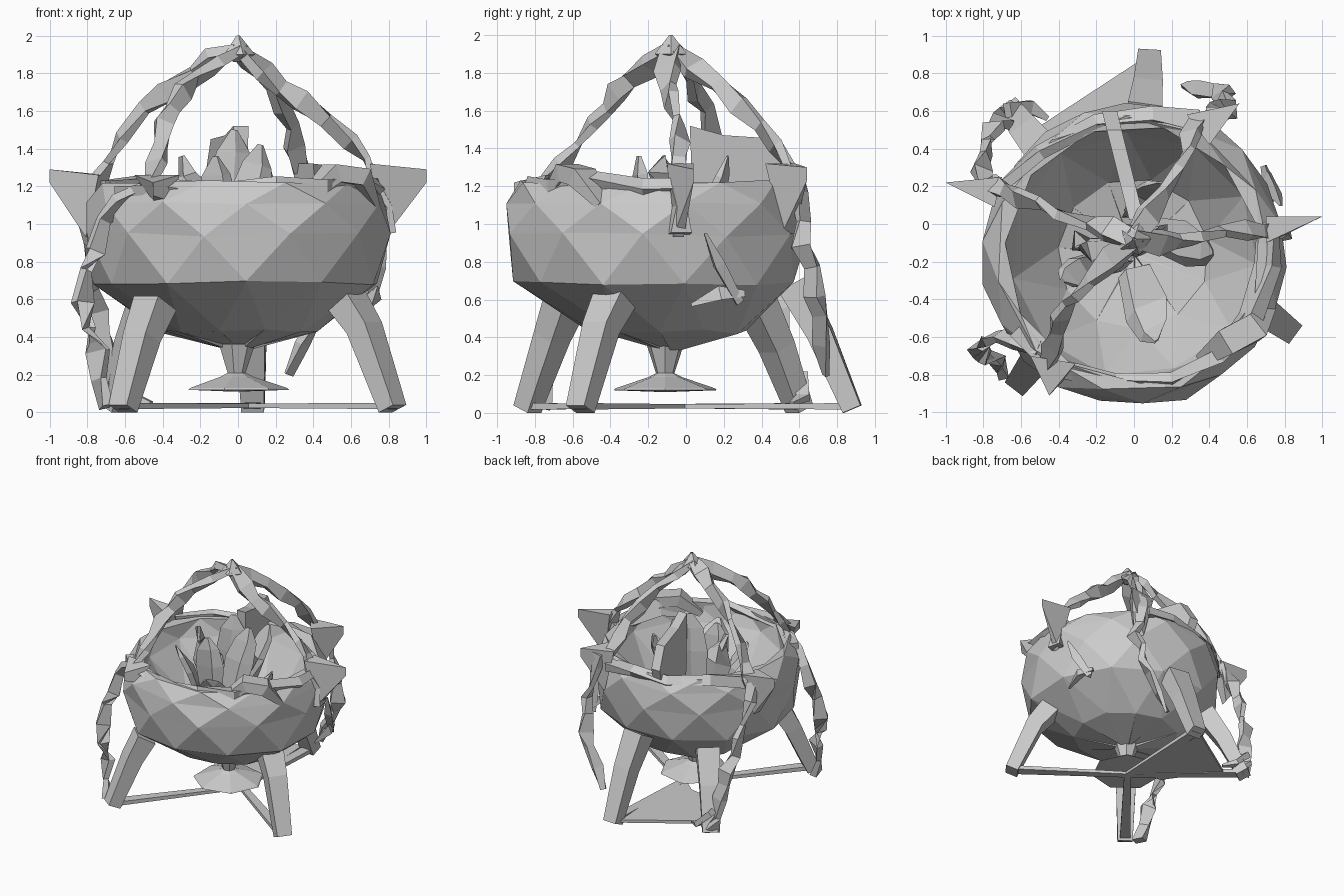
import bpy, bmesh, math, random
from mathutils import Vector as V

random.seed(4)


def make(name, verts, faces):
    me = bpy.data.meshes.new(name)
    me.from_pydata([tuple(v) for v in verts], [], faces)
    ob = bpy.data.objects.new(name, me)
    bpy.context.collection.objects.link(ob)
    bm = bmesh.new()
    bm.from_mesh(me)
    bmesh.ops.recalc_face_normals(bm, faces=bm.faces)
    bm.to_mesh(me)
    bm.free()
    return ob


def resample(pts, step):
    out = []
    for a, b in zip(pts, pts[1:]):
        n = max(1, round((b - a).length / step))
        out += [a.lerp(b, i / n) for i in range(n)]
    return out + [pts[-1]]


def tube(name, pts, radii, sides=4, flat=1.0, twist=0.0, start=0.785, step=None, jitter=0.0):
    """Faceted tube along a path; flat < 1 gives a ribbon, twist turns it."""
    pts = [V(p) for p in pts]
    if step:
        pts = resample(pts, step)
    n = len(pts)
    for p in pts[1:-1]:
        p += V([random.uniform(-jitter, jitter) for _ in range(3)])
    verts, faces = [], []
    for i, p in enumerate(pts):
        d = (pts[min(i + 1, n - 1)] - pts[max(i - 1, 0)]).normalized()
        ref = V((0, 0, 1)) if abs(d.z) < 0.95 else V((0, 1, 0))
        u = d.cross(ref).normalized()
        w = d.cross(u)
        t = i / (n - 1) * (len(radii) - 1)
        k = min(int(t), len(radii) - 2)
        r = radii[k] + (radii[k + 1] - radii[k]) * (t - k)
        if jitter:
            r *= 1.15 if i % 2 else 0.8
        for s in range(sides):
            a = start + s * math.tau / sides
            x, y = r * math.cos(a), r * flat * math.sin(a)
            c, q = math.cos(twist * i), math.sin(twist * i)
            verts.append(p + u * (x * c - y * q) + w * (x * q + y * c))
    for i in range(n - 1):
        for s in range(sides):
            a, b = i * sides + s, i * sides + (s + 1) % sides
            faces.append((a, b, b + sides, a + sides))
    faces += [tuple(range(sides)), tuple(range((n - 1) * sides, n * sides))]
    return make(name, verts, faces)


def lathe(name, profile, centre, sides, jitter=0.0, spin=0.0):
    """Revolved profile of (radius, z), jittered for a hand-hewn look."""
    verts, faces = [], []
    for j, (r, z) in enumerate(profile):
        for s in range(sides):
            a = spin + (s + 0.5 * (j % 2 if jitter else 0)) * math.tau / sides
            k = r * random.uniform(1 - jitter, 1 + jitter)
            verts.append((centre[0] + k * math.cos(a), centre[1] + k * math.sin(a),
                          z + random.uniform(-jitter, jitter)))
    for j in range(len(profile) - 1):
        for s in range(sides):
            t = (s + 1) % sides
            a, b, c, d = j * sides + s, j * sides + t, (j + 1) * sides + t, (j + 1) * sides + s
            faces += [(a, b, d), (b, c, d)] if not (j % 2 and jitter) else [(a, b, c), (a, c, d)]
    return make(name, verts, faces)


# Bowl with rim and hollow inside
bowl = [(0.01, 0.33), (0.42, 0.43), (0.76, 0.69), (0.81, 0.94), (0.80, 1.12), (0.74, 1.22),
        (0.68, 1.21), (0.65, 1.08), (0.40, 0.76), (0.01, 0.66)]
ob = lathe("bowl", bowl, (0, -0.16), 11, 0.015, 0.2)
for v in ob.data.vertices:               # lowest point lies behind the rim centre
    v.co.y += 0.08 * max(0, (0.7 - v.co.z) / 0.37) if v.co.z < 0.5 else 0

# Pedestal under the bowl
lathe("pedestal", [(0.01, 0.11), (0.28, 0.12), (0.27, 0.13), (0.09, 0.19), (0.05, 0.21),
                   (0.10, 0.36), (0.01, 0.40)], (-0.01, -0.11), 7)

# Legs, and ground struts running to a central hub
hub = (0.05, -0.02, 0.035)
legs = {"right": [(0.56, -0.37, 0.62), (0.67, -0.45, 0.45), (0.82, -0.56, 0.02)],
        "front": [(-0.44, -0.64, 0.58), (-0.51, -0.71, 0.40), (-0.61, -0.84, 0.02)],
        "back": [(0.05, 0.57, 0.68), (0.07, 0.71, 0.42), (0.08, 0.88, 0.02)],
        "left": [(-0.46, 0.36, 0.60), (-0.56, 0.48, 0.35), (-0.65, 0.60, 0.02)]}
for name, path in legs.items():
    tube(name + "_leg", path, [0.13, 0.11, 0.085], 4, 0.85)
    foot = V(path[-1])
    foot.z = 0.035
    tube(name + "_strut", [foot, hub], [0.06, 0.04], 4, 0.4)
# Thin ground plate between the back and left feet
plate = [(0.02, 0.86), (-0.5, 0.52), (-0.2, 0.1), (0.06, 0.05)]
make("ground_plate", [(x, y, z) for z in (0.025, 0.05) for x, y in plate],
     [(0, 1, 2, 3), (4, 5, 6, 7)] + [(i, (i + 1) % 4, (i + 1) % 4 + 4, i + 4) for i in range(4)])

# Four twisted handle arms meeting at the apex
apex = (0, -0.08, 1.93)
arms = {"left": [apex, (-0.24, 0.0, 1.80), (-0.51, 0.10, 1.61), (-0.70, 0.19, 1.32), (-0.80, 0.22, 1.10)],
        "front": [apex, (-0.22, -0.28, 1.77), (-0.40, -0.50, 1.52), (-0.46, -0.74, 1.22)],
        "right": [apex, (0.14, -0.09, 1.80), (0.32, -0.07, 1.66), (0.60, -0.03, 1.45), (0.74, -0.02, 1.22), (0.80, -0.03, 0.95)],
        "back": [apex, (0.15, 0.15, 1.74), (0.28, 0.38, 1.52), (0.34, 0.56, 1.28)]}
for name, path in arms.items():
    tube(name + "_handle_arm", path, [0.085, 0.07, 0.06, 0.07], 4, 0.5, 0.5, step=0.15, jitter=0.015)
lathe("handle_apex", [(0.03, 1.86), (0.09, 1.90), (0.01, 2.0)], (0, -0.08), 5)

# Vines hanging from the rim
vines = {"front": [(-0.5, -0.66, 1.2), (-0.72, -0.58, 1.0), (-0.82, -0.64, 0.75), (-0.79, -0.69, 0.45), (-0.70, -0.77, 0.03)],
         "left": [(-0.78, 0.22, 1.2), (-0.80, 0.34, 0.9), (-0.76, 0.50, 0.55), (-0.67, 0.60, 0.05)],
         "back": [(0.42, 0.60, 1.28), (0.50, 0.62, 0.9), (0.44, 0.71, 0.5), (0.27, 0.74, 0.2)]}
for name, path in vines.items():
    tube(name + "_hanging_vine", path, [0.07, 0.06, 0.075, 0.07 if name != "back" else 0.04],
         4, 0.5, 0.5, step=0.14, jitter=0.02)


# Pointed brackets where the arms clasp the rim
def bracket(name, tip, inner, low, side):
    t, a, b = V(tip), V(inner), V(low)
    s = V(side)
    make(name, [t, a + s, a - s, b + s * 0.4, b - s * 0.4, t - V((0, 0, 0.07))],
         [(0, 1, 2), (0, 1, 3, 5), (0, 2, 4, 5), (3, 4, 5), (1, 2, 4, 3)])


bracket("left_bracket", (-1, 0.22, 1.29), (-0.72, 0.17, 1.26), (-0.80, 0.18, 0.93), (0.02, 0.08, 0))
bracket("right_bracket", (1, 0.04, 1.29), (0.70, -0.03, 1.32), (0.78, -0.04, 0.93), (0, 0.07, 0))
bracket("front_bracket", (-0.45, -0.91, 1.22), (-0.43, -0.72, 1.26), (-0.40, -0.80, 1.12), (0.12, -0.02, 0))
bracket("back_bracket", (0.56, 0.64, 1.3), (0.34, 0.50, 1.32), (0.40, 0.54, 0.95), (-0.06, 0.08, 0))

# Knotted roots along the rim
rim = [(-0.62, -0.56), (-0.42, -0.76), (-0.1, -0.84), (0.2, -0.83), (0.45, -0.70), (0.62, -0.50), (0.71, -0.22), (0.71, 0.0)]
tube("front_rim_root", [(x, y, 1.17 + 0.03 * (i % 2)) for i, (x, y) in enumerate(rim)],
     [0.07, 0.06, 0.06, 0.10, 0.10, 0.07], 4, 0.6, 0.4)
rim = [(0.34, 0.55), (0.1, 0.58), (-0.2, 0.54), (-0.5, 0.38), (-0.72, 0.18)]
tube("back_rim_root", [(x, y, 1.18 + 0.03 * (i % 2)) for i, (x, y) in enumerate(rim)],
     [0.08, 0.05, 0.06, 0.07], 4, 0.6, 0.4)
tube("rim_knot", [(0.36, -0.72, 1.14), (0.50, -0.62, 1.27), (0.64, -0.55, 1.25), (0.72, -0.45, 1.10)],
     [0.05, 0.10, 0.10, 0.04], 4, 0.7)
tube("left_foot_root", [(-0.67, 0.60, 0.2), (-0.55, 0.62, 0.08), (-0.46, 0.56, 0.05)],
     [0.06, 0.05, 0.02], 4, 0.6)

# Twig on the right side of the bowl
tube("side_twig", [(0.78, 0.10, 0.95), (0.75, 0.17, 0.78), (0.70, 0.28, 0.58)], [0.01, 0.04, 0.03], 3)
tube("side_twig_branch", [(0.71, 0.03, 0.57), (0.73, 0.18, 0.63), (0.69, 0.31, 0.63)], [0.01, 0.045, 0.02], 3)

# Tall fin standing in the back of the bowl
fin = [(0.02, 1.52), (0.20, 1.47), (0.50, 1.45), (0.60, 1.28), (0.50, 1.0), (0.05, 0.75)]
n = len(fin)
make("bowl_fin", [(0.02 - 0.25 * y + s * 0.04, y, z) for s in (-1, 1) for y, z in fin],
     [tuple(range(n)), tuple(range(n, 2 * n))] +
     [(i, (i + 1) % n, (i + 1) % n + n, i + n) for i in range(n)])

# Flame-like shards rising from the bowl
shards = [((-0.05, -0.05, 0.7), (-0.02, -0.03, 1.50), 0.13), ((-0.1, -0.1, 0.7), (-0.30, -0.12, 1.36), 0.13),
          ((0.0, -0.15, 0.7), (0.12, -0.02, 1.42), 0.12), ((-0.1, -0.2, 0.7), (-0.12, -0.25, 1.36), 0.12),
          ((0.0, -0.25, 0.7), (0.12, -0.62, 1.2), 0.14), ((0.1, -0.05, 0.7), (0.42, -0.15, 1.16), 0.14),
          ((-0.15, -0.2, 0.7), (-0.38, -0.3, 1.24), 0.12), ((0.0, 0.05, 0.7), (0.14, 0.22, 1.36), 0.12)]
for i, (a, b, w) in enumerate(shards):
    a, b = V(a), V(b)
    tube(f"shard_{i + 1}", [a, a.lerp(b, 0.55) + V((0, 0, 0.05)), a.lerp(b, 0.85), b],
         [w * 0.7, w, w * 0.75, 0.02], 4, 0.3, 0.2, start=i * 0.1)
